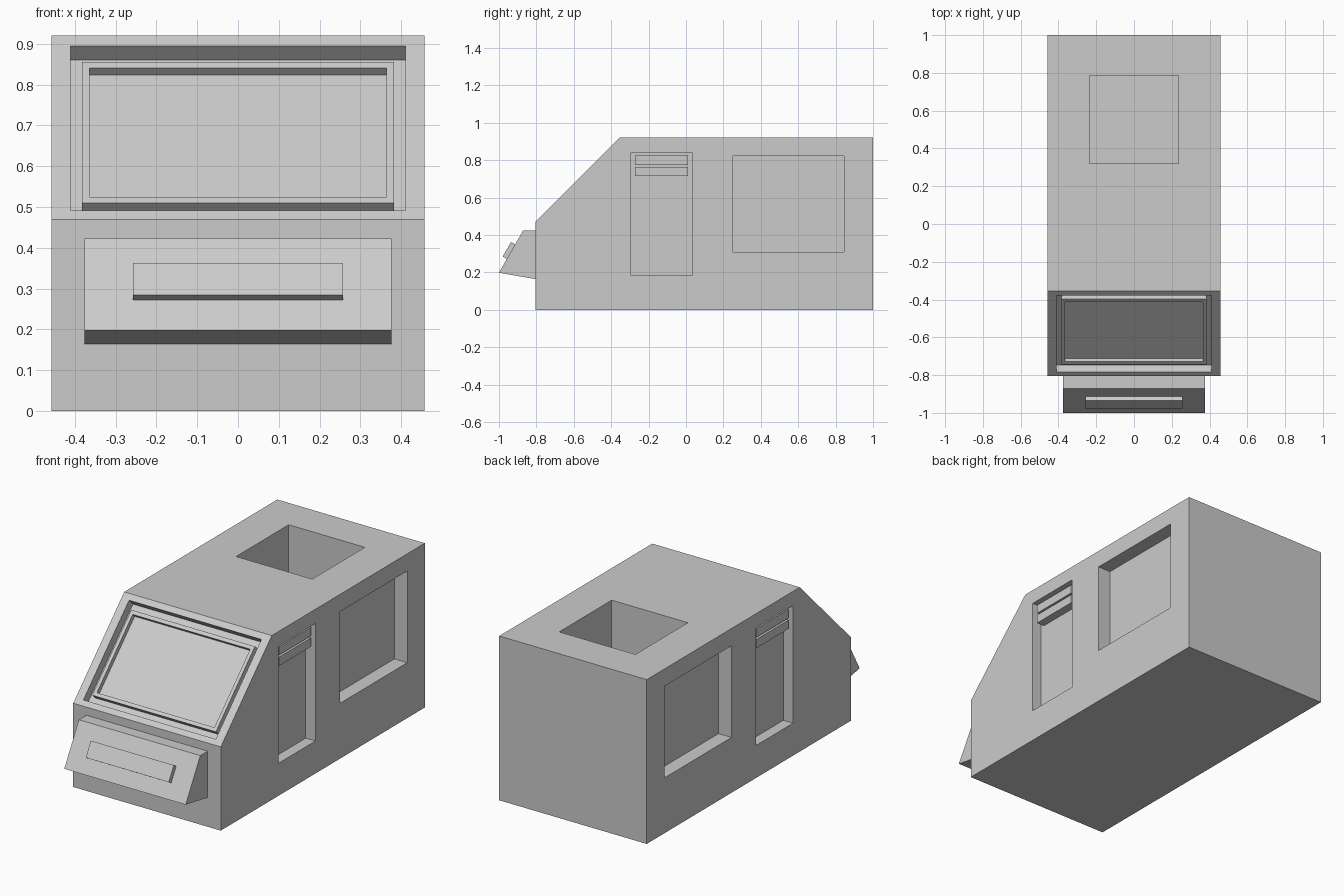
import bpy, bmesh
from math import radians
from mathutils import Matrix, Vector

if "Cube" in bpy.data.objects:
    bpy.data.objects.remove(bpy.data.objects["Cube"])


def make(name, bm, matrix=None):
    bmesh.ops.recalc_face_normals(bm, faces=bm.faces)
    if matrix:
        bm.transform(matrix)
    me = bpy.data.meshes.new(name)
    bm.to_mesh(me)
    bm.free()
    ob = bpy.data.objects.new(name, me)
    bpy.context.collection.objects.link(ob)
    return ob


def box(name, x, y, z, matrix=None):
    """Box from (min, max) ranges, optionally placed in a tilted frame."""
    bm = bmesh.new()
    bmesh.ops.create_cube(bm, size=1)
    for v in bm.verts:
        v.co = Vector([(a + b) / 2 + c * (b - a) for (a, b), c in zip((x, y, z), v.co)])
    return make(name, bm, matrix)


def prism(name, profile, half):
    """Extrude a (y, z) side profile across x."""
    bm = bmesh.new()
    face = bm.faces.new([bm.verts.new((-half, y, z)) for y, z in profile])
    ext = bmesh.ops.extrude_face_region(bm, geom=[face], use_keep_orig=True)
    new = [g for g in ext["geom"] if isinstance(g, bmesh.types.BMVert)]
    bmesh.ops.translate(bm, verts=new, vec=(2 * half, 0, 0))
    return make(name, bm)


def cut(target, cutter):
    cutter.hide_render = True
    mod = target.modifiers.new("cut", "BOOLEAN")
    mod.operation, mod.solver, mod.object = "DIFFERENCE", "EXACT", cutter
    bpy.context.view_layer.objects.active = target
    bpy.ops.object.modifier_apply(modifier=mod.name)
    bpy.data.objects.remove(cutter)


def tilted(y, z, degrees):
    return Matrix.Translation((0, y, z)) @ Matrix.Rotation(radians(degrees), 4, "X")


W = 0.457
slope = tilted(-0.5795, 0.6945, 45)

# Main body with sloped front
body = prism("body", [(-0.805, 0), (1, 0), (1, 0.92), (-0.354, 0.92), (-0.805, 0.469)], W)

# Roof opening and sloped front recess
cut(body, box("roof_cutter", (-0.236, 0.236), (0.32, 0.785), (0.45, 1.1)))
cut(body, box("front_cutter", (-0.41, 0.41), (-0.287, 0.284), (-0.05, 0.1), slope))

# Side window and door recesses, with two slats in each door
for side, label in ((1, "right"), (-1, "left")):
    def span(inner, outer):
        return tuple(sorted((side * inner, side * outer)))
    cut(body, box("window_cutter", span(W - 0.08, W + 0.1), (0.251, 0.845), (0.31, 0.823)))
    cut(body, box("door_cutter", span(W - 0.06, W + 0.1), (-0.294, 0.032), (0.182, 0.84)))
    for i, z in enumerate((0.775, 0.715)):
        box(f"{label}_door_slat_{i + 1}", span(W - 0.065, W - 0.013), (-0.272, 0.01), (z, z + 0.049))

# Framed panel inside the front recess
panel = box("front_panel", (-0.383, 0.383), (-0.246, 0.243), (-0.055, -0.015), slope)
cut(panel, box("panel_cutter", (-0.364, 0.364), (-0.226, 0.222), (-0.04, 0.1), slope))

# Wedge-shaped front box with a raised bar
prism("front_box", [(-0.8, 0.4235), (-0.871, 0.4235), (-1, 0.198), (-0.8, 0.163)], 0.376)
box("front_bar", (-0.257, 0.257), (0.085, 0.175), (-0.01, 0.026), tilted(-1, 0.198, 60))
